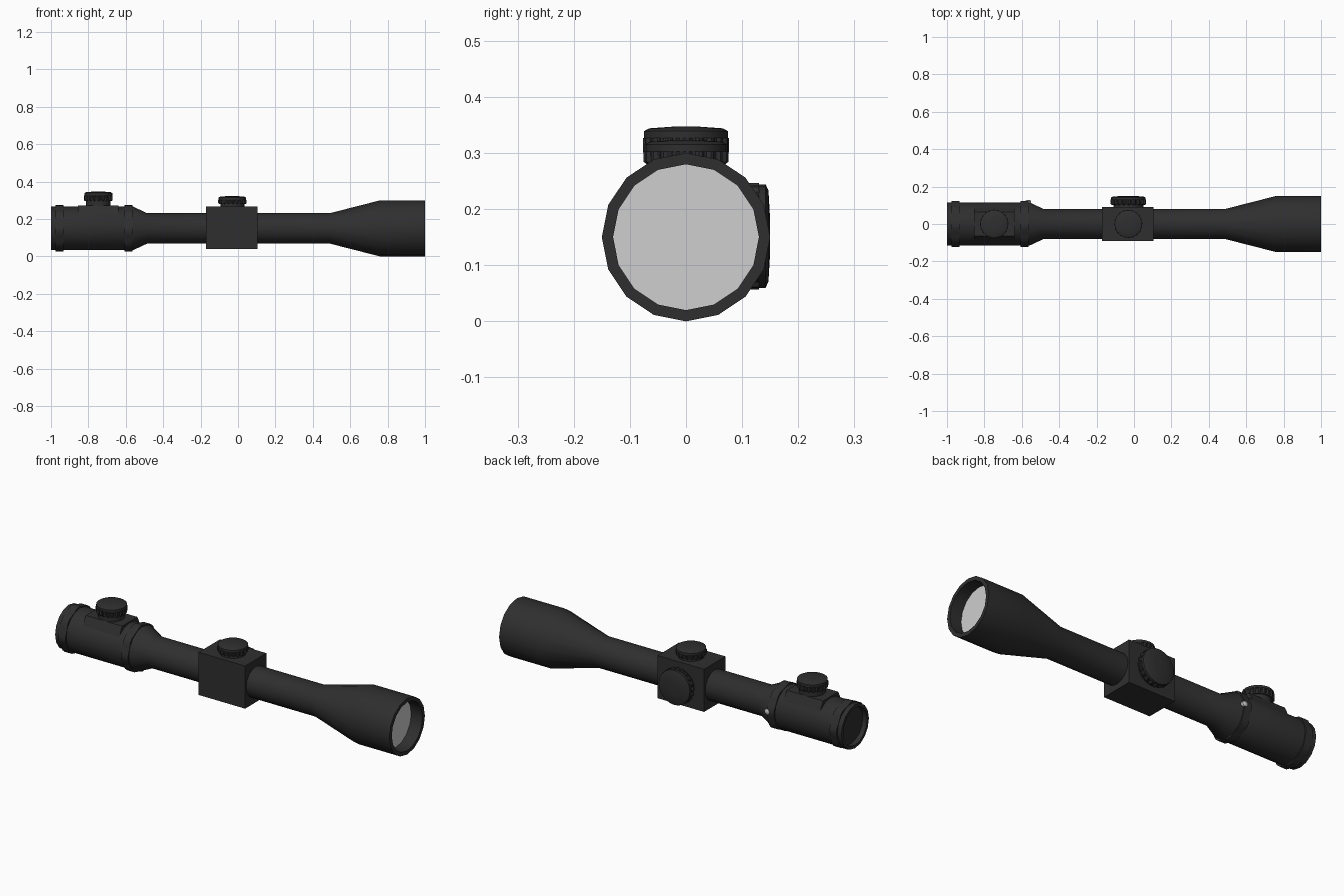
import bpy, bmesh, math
from mathutils import Matrix, Vector

if "Cube" in bpy.data.objects:
    bpy.data.objects.remove(bpy.data.objects["Cube"], do_unlink=True)


def material(name, rgb, rough):
    m = bpy.data.materials.new(name)
    m.use_nodes = True
    m.diffuse_color = (*rgb, 1)
    bsdf = m.node_tree.nodes["Principled BSDF"]
    bsdf.inputs["Base Color"].default_value = (*rgb, 1)
    bsdf.inputs["Roughness"].default_value = rough
    return m


BLACK = material("matte black", (0.028, 0.028, 0.028), 0.6)
GLASS = material("pale glass", (0.62, 0.62, 0.62), 0.3)
AXIS_Z = 0.15
ALONG_X = Matrix.Translation((0, 0, AXIS_Z)) @ Matrix.Rotation(math.pi / 2, 4, 'Y')


def finish(name, bm, mat):
    bmesh.ops.remove_doubles(bm, verts=bm.verts, dist=1e-5)
    bmesh.ops.recalc_face_normals(bm, faces=bm.faces)
    mesh = bpy.data.meshes.new(name)
    bm.to_mesh(mesh)
    bm.free()
    mesh.materials.append(mat)
    obj = bpy.data.objects.new(name, mesh)
    bpy.context.collection.objects.link(obj)
    bpy.ops.object.select_all(action='DESELECT')
    obj.select_set(True)
    bpy.context.view_layer.objects.active = obj
    bpy.ops.object.shade_smooth_by_angle(angle=math.radians(30))
    return obj


def lathe(name, profile, matrix, mat=BLACK, sides=16, teeth=0):
    """Revolve (height, outer radius, groove radius) points; teeth alternate the two radii."""
    bm = bmesh.new()
    count = teeth * 4 if teeth else sides
    rings = []
    for h, *radii in profile:
        ring = []
        for i in range(count):
            r = radii[-1] if i % 4 > 1 else radii[0]
            a = math.tau * i / count
            ring.append(bm.verts.new(matrix @ Vector((r * math.cos(a), r * math.sin(a), h))))
        rings.append(ring)
    for low, high in zip(rings, rings[1:]):
        for i in range(count):
            j = (i + 1) % count
            bm.faces.new((low[i], low[j], high[j], high[i]))
    for end in (rings[0], rings[-1]):
        if (end[0].co - end[count // 2].co).length > 1e-5:
            bm.faces.new(end)
    bmesh.ops.dissolve_degenerate(bm, dist=1e-6, edges=bm.edges)
    return finish(name, bm, mat)


def box(name, low, high, top_scale=1.0):
    bm = bmesh.new()
    bmesh.ops.create_cube(bm, size=1)
    low, high = Vector(low), Vector(high)
    for v in bm.verts:
        k = top_scale if v.co.z > 0 else 1
        for n in range(3):
            v.co[n] = low[n] + (v.co[n] + 0.5) * (high[n] - low[n])
        v.co.y *= k
    return finish(name, bm, BLACK)


def turret(name, matrix, radius, neck, height):
    """Plain neck, grooved grip and a slightly domed cap."""
    lathe(name + "_neck", [(-0.02, radius * 0.85), (neck + 0.005, radius * 0.85)],
          matrix, sides=24)
    groove = radius * 0.93
    grip_top = height - 0.02
    lathe(name + "_grip", [(neck, groove, groove * 0.98), (neck + 0.005, radius, groove),
                           (grip_top, radius, groove)], matrix, teeth=20)
    lathe(name + "_cap", [(grip_top, radius * 0.97), (height - 0.008, radius * 0.97),
                          (height - 0.003, radius * 0.85), (height, radius * 0.3),
                          (height, 0)], matrix, sides=24)


# Main tube with recessed openings at both ends
lathe("tube", [(-0.95, 0), (-0.95, 0.095), (-1, 0.1), (-1, 0.116), (-0.56, 0.116),
               (-0.485, 0.081), (0.49, 0.081), (0.76, 0.15), (1, 0.15),
               (1, 0.13), (0.93, 0.13), (0.93, 0)], ALONG_X)
lathe("front_lens", [(0.925, 0.13), (0.933, 0.13)], ALONG_X, GLASS)

# Ribbed eyepiece rings
for label, x in (("rear", -0.955), ("zoom", -0.585)):
    lathe(label + "_ring", [(x - 0.021, 0.124, 0.118), (x + 0.021, 0.124, 0.118)],
          ALONG_X, teeth=8)

# Pale marker on the back of the zoom ring
lathe("zoom_marker", [(0.1, 0.014), (0.125, 0.014), (0.128, 0.008)],
      Matrix.Translation((-0.565, 0, AXIS_Z + 0.01)) @ Matrix.Rotation(-math.pi / 2, 4, 'X'),
      GLASS, sides=12)

# Saddle and central turret housing
box("eyepiece_saddle", (-0.855, -0.104, 0.19), (-0.64, 0.104, 0.272), 0.62)
box("turret_housing", (-0.17, -0.09, 0.04), (0.105, 0.09, 0.268))

# Adjustment knobs
turret("eyepiece_turret", Matrix.Translation((-0.747, 0, 0.27)), 0.077, 0.027, 0.077)
turret("top_turret", Matrix.Translation((-0.03, 0, 0.268)), 0.076, 0.012, 0.055)
turret("side_turret", Matrix.Translation((-0.03, 0.09, AXIS_Z + 0.002))
       @ Matrix.Rotation(-math.pi / 2, 4, 'X'), 0.095, 0.012, 0.06)
